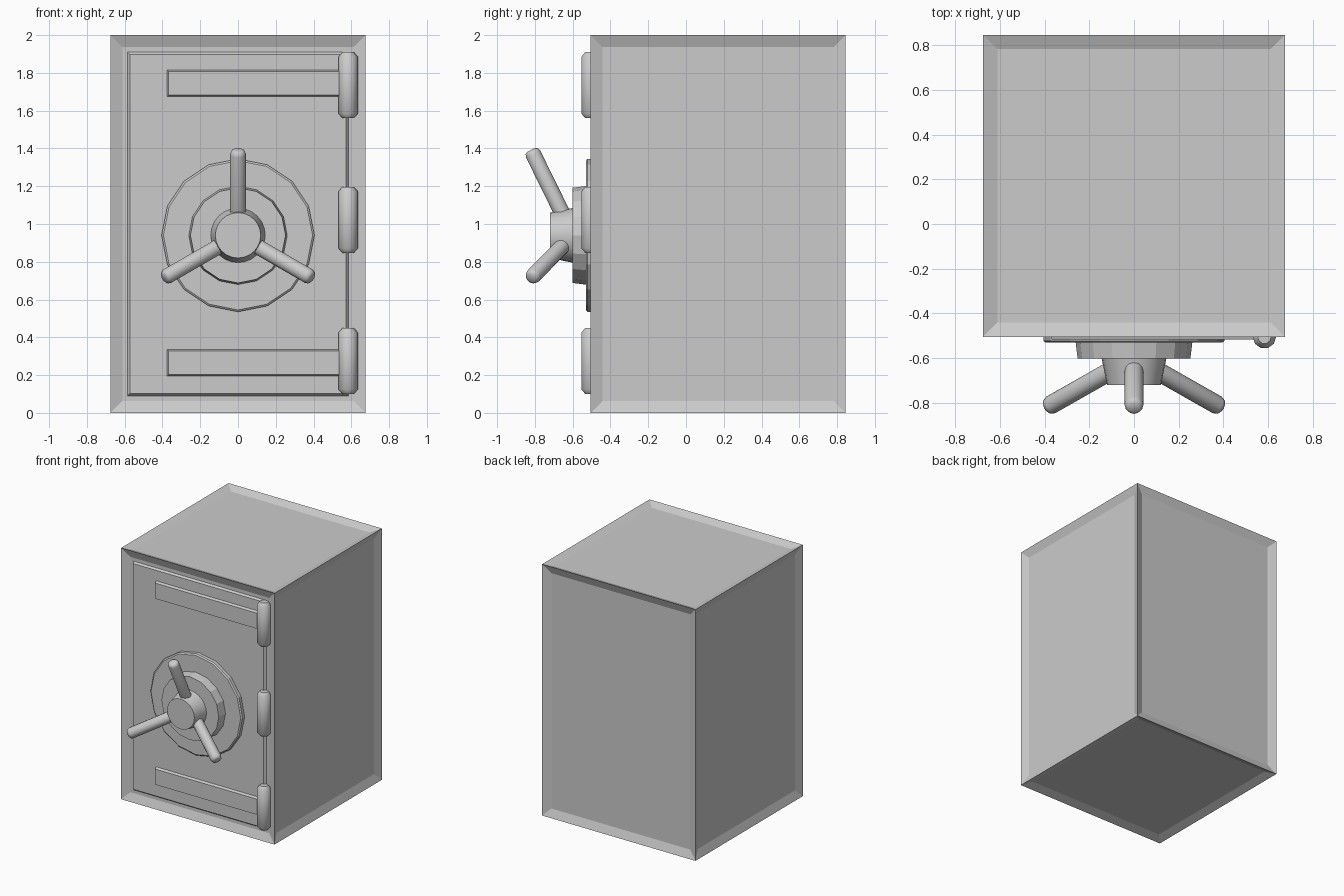
import bpy, bmesh
from math import radians
from mathutils import Vector, Matrix

default = bpy.data.objects.get("Cube")
if default:
    bpy.data.objects.remove(default, do_unlink=True)

steel = bpy.data.materials.new("grey_steel")
steel.use_nodes = True
steel.diffuse_color = (0.6, 0.6, 0.6, 1)
steel.node_tree.nodes["Principled BSDF"].inputs["Base Color"].default_value = steel.diffuse_color

FRONT = -0.505          # front plane of the cabinet
FLOOR = FRONT + 0.025   # bottom of the front recess
DOOR = FRONT + 0.01     # door surface
DIAL = Vector((0, 0, 0.94))


def finish(name, bm, smooth=False):
    bmesh.ops.recalc_face_normals(bm, faces=bm.faces)
    mesh = bpy.data.meshes.new(name)
    bm.to_mesh(mesh)
    bm.free()
    mesh.materials.append(steel)
    obj = bpy.data.objects.new(name, mesh)
    bpy.context.collection.objects.link(obj)
    if smooth:
        bpy.ops.object.select_all(action='DESELECT')
        obj.select_set(True)
        bpy.context.view_layer.objects.active = obj
        bpy.ops.object.shade_smooth_by_angle(angle=radians(40))
    return obj


def box(x, y, z):
    """Box from (low, high) pairs."""
    bm = bmesh.new()
    bmesh.ops.create_cube(bm, size=1)
    for v in bm.verts:
        v.co = [lo + (c + 0.5) * (hi - lo) for c, (lo, hi) in zip(v.co, (x, y, z))]
    return bm


def plate(name, x, y, z, taper):
    """Plate whose front face (-y) is narrowed on every side."""
    bm = box(x, y, z)
    cx, cz = sum(x) / 2, sum(z) / 2
    for v in bm.verts:
        if v.co.y < sum(y) / 2:
            v.co.x += taper if v.co.x < cx else -taper
            v.co.z += taper if v.co.z < cz else -taper
    return finish(name, bm)


def lathe(name, origin, axis, profile, sides, smooth=True):
    """Closed turned part: profile lists (distance along axis, radius)."""
    bm = bmesh.new()
    turn = Vector((0, 0, 1)).rotation_difference(Vector(axis)).to_matrix()
    rings = []
    for d, r in profile:
        ring = []
        for i in range(sides):
            spin = Matrix.Rotation(radians(360 * i / sides), 3, 'Z')
            ring.append(bm.verts.new(Vector(origin) + turn @ (spin @ Vector((r, 0, d)))))
        rings.append(ring)
    for a, b in zip(rings, rings[1:]):
        for i in range(sides):
            j = (i + 1) % sides
            bm.faces.new((a[i], a[j], b[j], b[i]))
    bm.faces.new(rings[0])
    bm.faces.new(rings[-1])
    return finish(name, bm, smooth)


# Cabinet with a recessed panel on each side
bm = box((-0.675, 0.675), (FRONT, 0.845), (0, 2))
bmesh.ops.recalc_face_normals(bm, faces=bm.faces)
bmesh.ops.inset_individual(bm, faces=bm.faces[:], thickness=0.09, depth=-0.025)
finish("cabinet", bm)

# Door and its two hinge straps
plate("door", (-0.585, 0.585), (DOOR, FLOOR), (0.09, 1.91), 0.012)
for name, z in (("lower", 0.265), ("upper", 1.745)):
    plate(name + "_strap", (-0.375, 0.56), (FRONT - 0.012, DOOR), (z - 0.07, z + 0.07), 0.008)

# Hinge barrels
for name, z in (("lower", 0.275), ("middle", 1.022), ("upper", 1.735)):
    lathe(name + "_hinge", (0.583, FRONT, z), (0, 0, 1),
          [(-0.175, 0.03), (-0.15, 0.052), (0.15, 0.052), (0.175, 0.03)], 10)

# Dial: backing disc, raised disc and hub
out = (0, -1, 0)
lathe("backing_disc", DIAL, out, [(0.49, 0.405), (0.522, 0.405), (0.53, 0.395)], 16, False)
lathe("raised_disc", DIAL, out, [(0.52, 0.262), (0.602, 0.252)], 16, False)
lathe("hub", DIAL, out, [(0.59, 0.147), (0.72, 0.12)], 24)

# Three spokes leaning outwards from the hub
for i, name in enumerate(("upper", "right", "left")):
    spin = Matrix.Rotation(radians(120 * i), 3, 'Y')
    start = spin @ Vector((0, -0.627, 0.06))
    end = spin @ Vector((0, -0.82, 0.452))
    span = end - start
    n = span.length
    lathe(name + "_spoke", DIAL + start, span.normalized(),
          [(0, 0.042), (n - 0.025, 0.042), (n - 0.008, 0.036), (n, 0.024)], 12)
